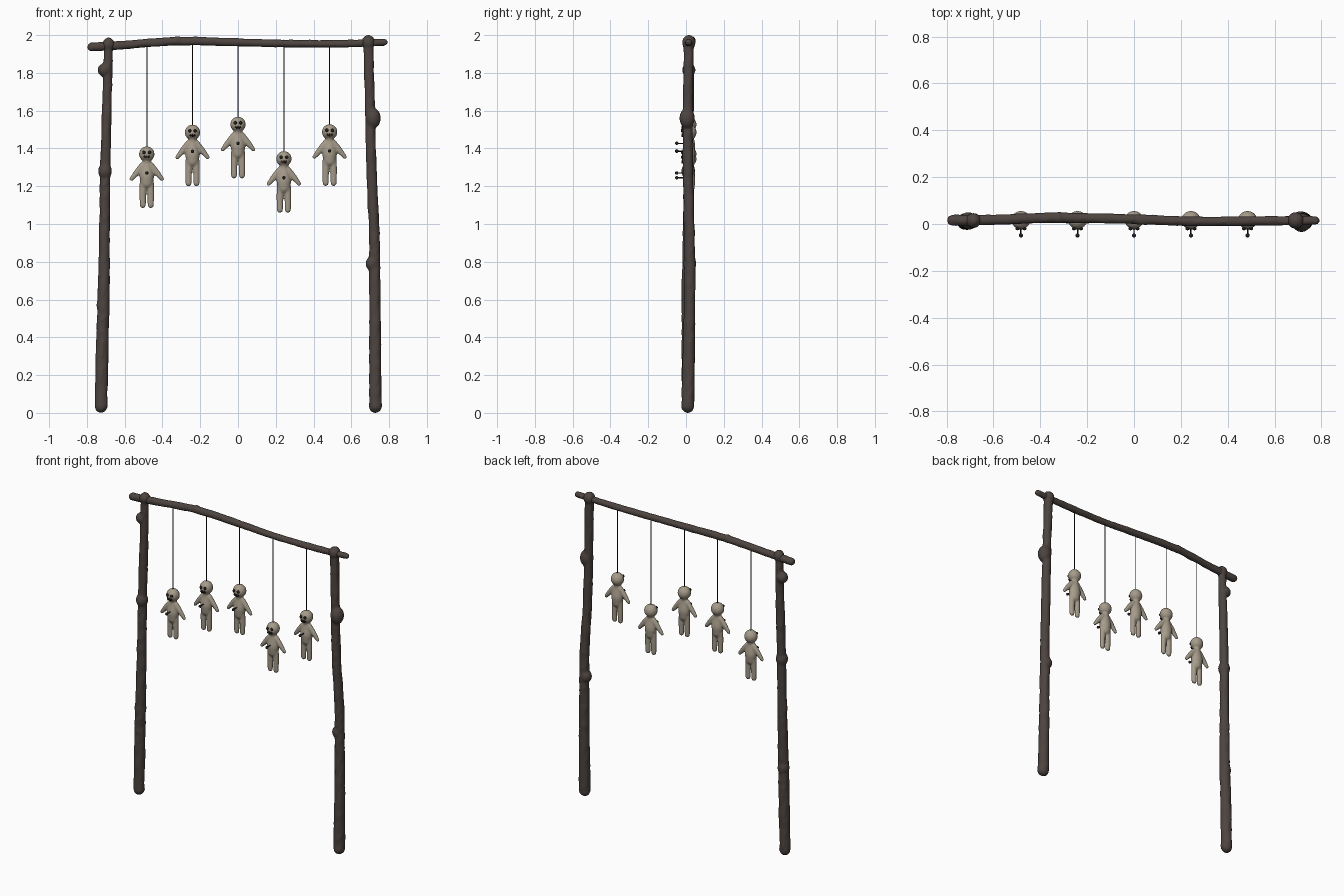
import bpy, bmesh, math, random
from mathutils import Vector, Matrix

random.seed(4)
cube = bpy.data.objects.get("Cube")
if cube:
    bpy.data.objects.remove(cube)


def material(name, color):
    m = bpy.data.materials.new(name)
    m.use_nodes = True
    m.diffuse_color = (*color, 1)
    bsdf = m.node_tree.nodes["Principled BSDF"]
    bsdf.inputs["Base Color"].default_value = (*color, 1)
    bsdf.inputs["Roughness"].default_value = 0.9
    return m


WOOD = material("dark_wood", (0.075, 0.058, 0.05))
CLOTH = material("burlap_cloth", (0.38, 0.33, 0.255))
DARK = material("dark_thread", (0.018, 0.015, 0.013))


def finish(bm, name, mat, voxel=None):
    """Turn a bmesh into a smooth object, optionally fusing its parts."""
    bmesh.ops.recalc_face_normals(bm, faces=bm.faces)
    for f in bm.faces:
        f.smooth = True
    me = bpy.data.meshes.new(name)
    bm.to_mesh(me)
    bm.free()
    me.materials.append(mat)
    ob = bpy.data.objects.new(name, me)
    bpy.context.collection.objects.link(ob)
    if voxel:
        r = ob.modifiers.new("fuse", 'REMESH')
        r.mode = 'VOXEL'
        r.voxel_size = voxel
        r.use_smooth_shade = True
        s = ob.modifiers.new("soften", 'SMOOTH')
        s.factor = 0.5
        s.iterations = 3
    return ob


def ball(bm, center, scale, segs=20):
    m = Matrix.Translation(center) @ Matrix.Diagonal((*scale, 1))
    bmesh.ops.create_uvsphere(bm, u_segments=segs, v_segments=segs // 2 + 2, radius=1, matrix=m)


def tube(bm, path, sides=16, steps=10, bumpy=0.0):
    """Loft rings along a smooth path of (x, y, z, radius), with domed ends."""
    pts = [Vector(p) for p in path]
    ext = [2 * pts[0] - pts[1]] + pts + [2 * pts[-1] - pts[-2]]
    line = []
    for i in range(len(pts) - 1):
        a, b, c, d = ext[i:i + 4]
        for k in range(steps):
            t = k / steps
            line.append(0.5 * (2 * b + (c - a) * t + (2 * a - 5 * b + 4 * c - d) * t * t
                               + (3 * b - a - 3 * c + d) * t ** 3))
    line.append(pts[-1])
    axis0 = (line[1] - line[0]).to_3d().normalized()
    axis1 = (line[-1] - line[-2]).to_3d().normalized()

    def dome(p, axis, angles):
        out = []
        for a in angles:
            q = p.to_3d() + axis * p[3] * math.sin(a)
            out.append(Vector((*q, p[3] * math.cos(a))))
        return out

    angles = (0.4, 0.8, 1.2, 1.5)
    line = dome(line[0], -axis0, angles)[::-1] + line + dome(line[-1], axis1, angles)
    axis = (line[-1] - line[0]).to_3d().normalized()
    u = axis.orthogonal().normalized()
    v = axis.cross(u)
    rings = []
    for p in line:
        ring = []
        for k in range(sides):
            a = math.tau * k / sides
            r = p[3] * (1 + random.uniform(-bumpy, bumpy))
            ring.append(bm.verts.new(p.to_3d() + (u * math.cos(a) + v * math.sin(a)) * r))
        rings.append(ring)
    for r0, r1 in zip(rings, rings[1:]):
        for k in range(sides):
            n = (k + 1) % sides
            bm.faces.new((r0[k], r0[n], r1[n], r1[k]))
    bm.faces.new(rings[0][::-1])
    bm.faces.new(rings[-1])


def branch(name, path, knots):
    bm = bmesh.new()
    tube(bm, path, bumpy=0.09)
    for x, y, z, r, stretch in knots:
        ball(bm, (x, y, z), (r, r, r * stretch))
    return finish(bm, name, WOOD, 0.008)


# Wooden frame: two posts and a crossbeam
branch("right_post",
       [(-0.725, 0.01, 0.034, 0.034), (-0.718, 0.01, 0.4, 0.033), (-0.712, 0.008, 0.6, 0.032),
        (-0.706, 0.012, 1.0, 0.029), (-0.702, 0.015, 1.3, 0.028), (-0.692, 0.016, 1.7, 0.026),
        (-0.685, 0.014, 1.965, 0.024)],
       [(-0.714, 0.01, 0.57, 0.036, 1.4), (-0.704, 0.012, 1.28, 0.037, 1.2),
        (-0.708, 0.015, 1.815, 0.036, 1.0), (-0.685, 0.015, 1.95, 0.033, 1.1)])
branch("left_post",
       [(0.727, 0.01, 0.034, 0.035), (0.726, 0.016, 0.4, 0.032), (0.723, 0.02, 0.75, 0.03),
        (0.722, 0.018, 0.95, 0.029), (0.706, 0.01, 1.3, 0.028), (0.699, 0.01, 1.6, 0.027),
        (0.69, 0.014, 1.96, 0.027)],
       [(0.711, 0.02, 0.79, 0.036, 1.1), (0.715, 0.006, 1.56, 0.041, 1.35),
        (0.69, 0.015, 1.962, 0.036, 1.08)])
branch("crossbeam",
       [(-0.775, 0.016, 1.937, 0.024), (-0.6, 0.018, 1.948, 0.023), (-0.32, 0.027, 1.968, 0.023),
        (0, 0.02, 1.962, 0.022), (0.25, 0.012, 1.955, 0.021), (0.55, 0.013, 1.955, 0.021),
        (0.775, 0.015, 1.962, 0.019)],
       [(-0.32, 0.027, 1.97, 0.026, 1.0)])


# Hanging dolls, each modelled around the centre of its head
def doll_body(name):
    bm = bmesh.new()
    ball(bm, (0, 0, 0), (0.041, 0.039, 0.041))
    tube(bm, [(0, 0, -0.03, 0.02), (0, 0, -0.06, 0.026), (0, 0, -0.11, 0.038),
              (0, 0, -0.15, 0.034)], steps=5)
    for s in (-1, 1):
        tube(bm, [(s * 0.02, 0, -0.06, 0.019), (s * 0.05, 0, -0.095, 0.017),
                  (s * 0.081, 0, -0.132, 0.011)], steps=5)
        tube(bm, [(s * 0.018, 0, -0.15, 0.02), (s * 0.021, 0, -0.21, 0.018),
                  (s * 0.021, 0, -0.27, 0.016)], steps=5)
    # Flatten the torso and limbs slightly from front to back
    for v in bm.verts:
        if v.co.z < -0.045:
            v.co.y *= 0.85
    return finish(bm, name, CLOTH, 0.005)


def bar(bm, center, size, turn=0):
    m = (Matrix.Translation(center) @ Matrix.Rotation(turn, 4, 'Y')
         @ Matrix.Diagonal((*size, 1)))
    bmesh.ops.create_cube(bm, size=1, matrix=m)


def doll_details(name):
    bm = bmesh.new()
    for s in (-1, 1):
        ball(bm, (s * 0.015, -0.037, 0.009), (0.009, 0.007, 0.009), 12)
    # Stitched mouth
    bar(bm, (0, -0.036, -0.016), (0.034, 0.008, 0.006))
    for k in (-1, 0, 1):
        bar(bm, (k * 0.01, -0.036, -0.016), (0.004, 0.009, 0.016), k * 0.3)
    # Pin stuck in the chest
    tube(bm, [(0, -0.02, -0.1, 0.003), (0, -0.066, -0.1, 0.003)], sides=8, steps=1)
    ball(bm, (0, -0.066, -0.1), (0.009, 0.009, 0.009), 12)
    return finish(bm, name, DARK)


depth = 0.017
dolls = [(-0.483, 1.37), (-0.241, 1.485), (0, 1.527), (0.243, 1.345), (0.485, 1.487)]
for i, (x, head) in enumerate(dolls, 1):
    for ob in (doll_body(f"doll_body_{i}"), doll_details(f"doll_face_and_pin_{i}")):
        ob.location = (x, depth, head)
    bm = bmesh.new()
    tube(bm, [(x, depth, head + 0.03, 0.0027), (x, depth, 1.955, 0.0027)], sides=8, steps=1)
    finish(bm, f"string_{i}", DARK)
